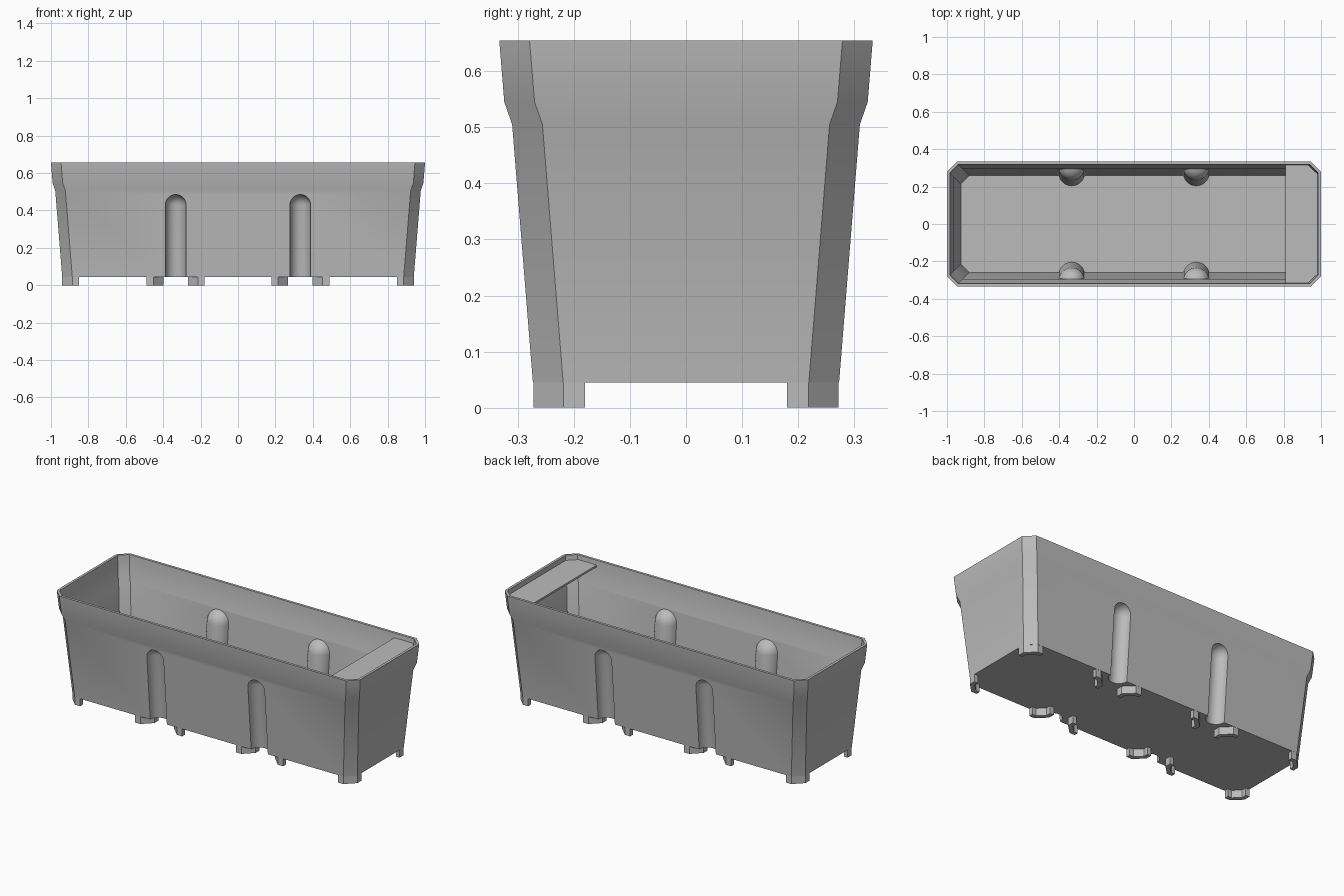
import bpy
import bmesh
import math

cube = bpy.data.objects.get("Cube")
if cube:
    bpy.data.objects.remove(cube, do_unlink=True)

GREY = (0.5, 0.5, 0.5, 1)
mat = bpy.data.materials.new("matte grey plastic")
mat.use_nodes = True
mat.diffuse_color = GREY
mat.node_tree.nodes["Principled BSDF"].inputs["Base Color"].default_value = GREY


def finish(name, bm):
    bmesh.ops.recalc_face_normals(bm, faces=bm.faces)
    mesh = bpy.data.meshes.new(name)
    bm.to_mesh(mesh)
    bm.free()
    mesh.materials.append(mat)
    ob = bpy.data.objects.new(name, mesh)
    bpy.context.collection.objects.link(ob)
    return ob


def add_loft(bm, rings):
    """Closed solid through a stack of equal-length rings."""
    loops = [[bm.verts.new(p) for p in ring] for ring in rings]
    n = len(loops[0])
    for a, b in zip(loops, loops[1:]):
        for i in range(n):
            j = (i + 1) % n
            bm.faces.new((a[i], a[j], b[j], b[i]))
    bm.faces.new(loops[0])
    bm.faces.new(loops[-1])


def loft(name, rings):
    bm = bmesh.new()
    add_loft(bm, rings)
    return finish(name, bm)


def chamfered(hx, hy, c, z):
    """Rectangle with cut corners."""
    return [(hx - c, -hy, z), (hx, c - hy, z), (hx, hy - c, z), (hx - c, hy, z),
            (c - hx, hy, z), (-hx, hy - c, z), (-hx, c - hy, z), (c - hx, -hy, z)]


def boolean(ob, cutter):
    mod = ob.modifiers.new("cut", "BOOLEAN")
    mod.operation = "DIFFERENCE"
    mod.solver = "EXACT"
    mod.object = cutter
    bpy.context.view_layer.objects.active = ob
    bpy.ops.object.modifier_apply(modifier=mod.name)
    bpy.data.objects.remove(cutter, do_unlink=True)


# Wall profile: half width in y at each height (x is a constant amount wider)
WIDER = 0.667
FLOOR = 0.045
CHAMFER = 0.054
WALL = 0.015
profile = [(0.273, FLOOR), (0.31, 0.505), (0.324, 0.545), (0.333, 0.655)]


def capsule(name, x, side, r):
    """Leaning round-topped column whose axis follows the wall."""
    def ring(radius, z):
        cy = side * (0.273 + 0.08 * (z - FLOOR))
        return [(x + radius * math.cos(a), cy + radius * math.sin(a), z)
                for a in (math.tau * i / 32 for i in range(32))]
    rings = [ring(r, -0.05)]
    for k in range(9):
        a = math.radians(88) * k / 8
        rings.append(ring(r * math.cos(a), 0.43 + r * math.sin(a)))
    return loft(name, rings)


# Planter body: outer solid, minus a cavity that leaves round ribs over the grooves
body = loft("planter_body", [chamfered(y + WIDER, y, CHAMFER, z) for y, z in profile])
inner = [(0.274, FLOOR + WALL)] + profile[1:] + [(0.337, 0.7)]
cavity = loft("cavity_cutter", [chamfered(y + WIDER - WALL, y - WALL, CHAMFER - 0.009, z)
                                for y, z in inner])
grooves = [(x, side) for x in (-0.333, 0.333) for side in (-1, 1)]
for x, side in grooves:
    boolean(cavity, capsule("rib_cutter", x, side, 0.07))
boolean(body, cavity)
for x, side in grooves:
    boolean(body, capsule("groove_cutter", x, side, 0.055))

# Smooth the wall profile and ribs, keep corners sharp
bpy.ops.object.select_all(action="DESELECT")
body.select_set(True)
bpy.context.view_layer.objects.active = body
bpy.ops.object.shade_smooth_by_angle(angle=math.radians(30))

# Feet: thin bent strips at the corners and either side of each groove
outline = [(0, 0.272), (0.035, 0.272), (0.09, 0.218), (0.09, 0.18),
           (0.065, 0.18), (0.065, 0.208), (0.025, 0.247), (0, 0.247)]
bm = bmesh.new()
for sx in (-1, 1):
    for sy in (-1, 1):
        for start, turn in ((0.85, 1), (0.178, 1), (0.488, -1)):
            add_loft(bm, [[(sx * (start + turn * u), sy * v, z) for u, v in outline]
                          for z in (0, FLOOR + 0.003)])
finish("feet", bm)

# Shelf plate recessed below the rim at one end
TOP = 0.628
plate = [(0.81, -0.316), (0.93, -0.316), (0.981, -0.268),
         (0.981, 0.268), (0.93, 0.316), (0.81, 0.316)]
loft("end_shelf", [[(x, y, z) for x, y in plate] for z in (TOP - 0.012, TOP)])
